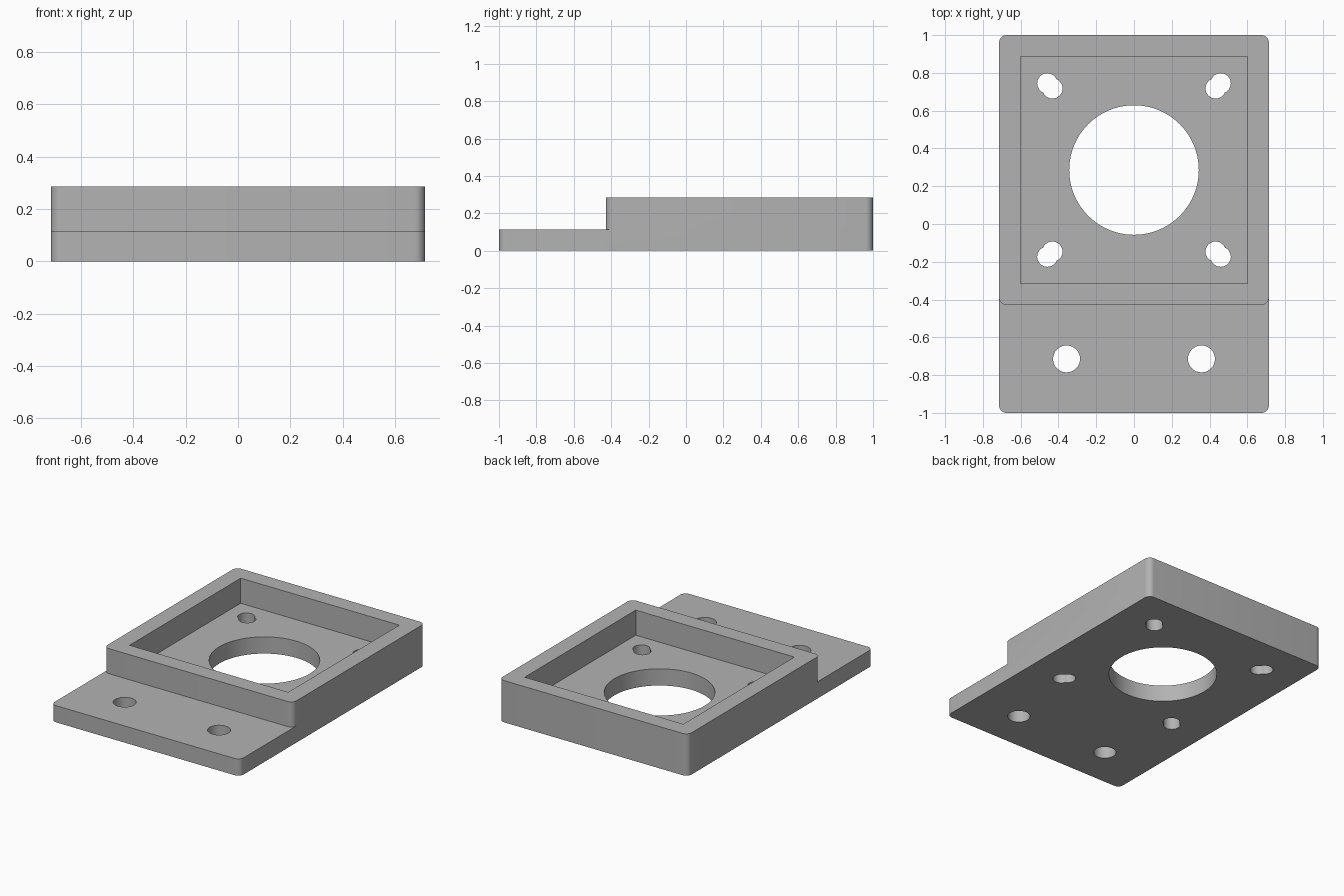
import bpy, bmesh, math

old = bpy.data.objects.get("Cube")
if old:
    bpy.data.objects.remove(old, do_unlink=True)

MM = 2 / 70            # the plate is 70 units long in its own measure
PLATE, TOP = 4 * MM, 10 * MM
MID_Y = 10 * MM        # centre of the raised frame

grey = bpy.data.materials.new("mid grey")
grey.use_nodes = True
colour = (0.45, 0.45, 0.45, 1)
grey.diffuse_color = colour
grey.node_tree.nodes["Principled BSDF"].inputs["Base Color"].default_value = colour


def extrude(name, outline, z0, z1):
    """Solid made by raising a closed outline from z0 to z1."""
    bm = bmesh.new()
    face = bm.faces.new([bm.verts.new((x, y, z0)) for x, y in outline])
    up = bmesh.ops.extrude_face_region(bm, geom=[face])["geom"]
    moved = [v for v in up if isinstance(v, bmesh.types.BMVert)]
    bmesh.ops.translate(bm, verts=moved, vec=(0, 0, z1 - z0))
    bmesh.ops.recalc_face_normals(bm, faces=bm.faces)
    mesh = bpy.data.meshes.new(name)
    bm.to_mesh(mesh)
    bm.free()
    mesh.materials.append(grey)
    obj = bpy.data.objects.new(name, mesh)
    bpy.context.collection.objects.link(obj)
    return obj


def arc(x, y, r, start, sweep, n):
    return [(x + r * math.cos(start + sweep * i / n),
             y + r * math.sin(start + sweep * i / n)) for i in range(n + 1)]


def circle(x, y, r, n):
    return arc(x, y, r, 0, math.tau, n)[:-1]


def rectangle(w, h, y, r=0):
    """Rectangle centred on x = 0, with rounded corners when r is set."""
    pts = []
    for i, (sx, sy) in enumerate([(1, 1), (-1, 1), (-1, -1), (1, -1)]):
        cx, cy = sx * (w / 2 - r), y + sy * (h / 2 - r)
        pts += arc(cx, cy, r, i * math.pi / 2, math.pi / 2, 8) if r else [(cx, cy)]
    return pts


def combine(body, tool, operation):
    mod = body.modifiers.new(operation.lower(), 'BOOLEAN')
    mod.object, mod.operation, mod.solver = tool, operation, 'EXACT'
    bpy.context.view_layer.objects.active = body
    bpy.ops.object.modifier_apply(modifier=mod.name)
    bpy.data.objects.remove(tool, do_unlink=True)


def drill(x, y, r, n=32):
    combine(bracket, extrude("drill", circle(x, y, r, n), -0.1, 0.5), 'DIFFERENCE')


# Base plate joined with the raised square block
CORNER = 0.04
bracket = extrude("mounting_bracket", rectangle(50 * MM, 2, 0, CORNER), 0, PLATE)
block = extrude("raised_block", rectangle(50 * MM, 50 * MM, MID_Y, CORNER), 0, TOP)
combine(bracket, block, 'UNION')

# Square pocket down to the plate
pocket = extrude("pocket", rectangle(42 * MM, 42 * MM, MID_Y), PLATE, 0.5)
combine(bracket, pocket, 'DIFFERENCE')

# Large central opening
drill(0, MID_Y, 12 * MM, 96)

# Diagonal double-drilled holes in the pocket, plain holes in the front tab
for sx in (-1, 1):
    for sy in (-1, 1):
        for reach in (0.432, 0.459):
            drill(sx * reach, MID_Y + sy * reach, 0.0535)
    drill(sx * 12.5 * MM, -25 * MM, 2.5 * MM)

# Smooth round walls, sharp edges elsewhere
bpy.ops.object.select_all(action='DESELECT')
bracket.select_set(True)
bpy.context.view_layer.objects.active = bracket
bpy.ops.object.shade_smooth_by_angle(angle=math.radians(30))
